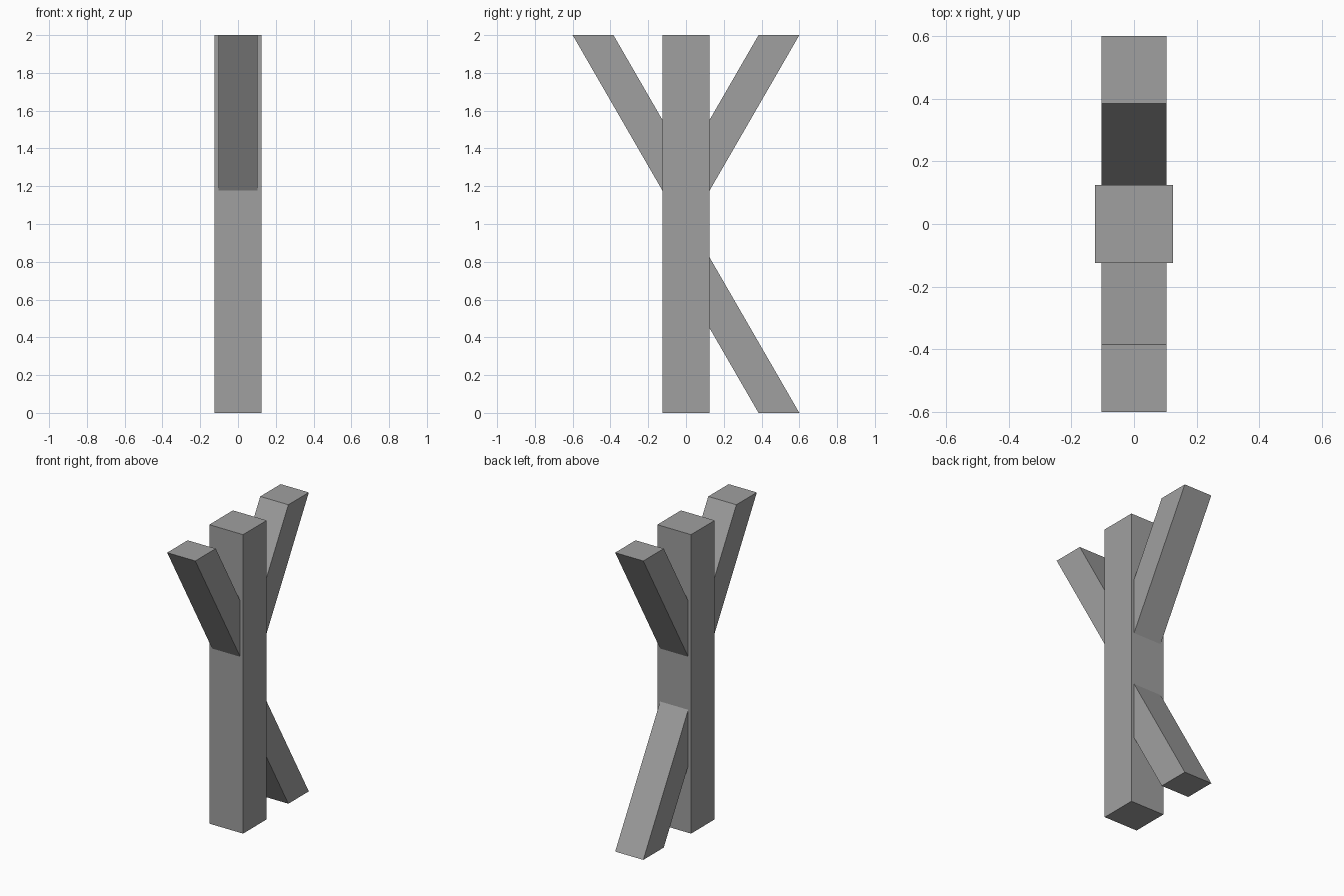
import bpy
import bmesh
from math import tan, radians

# Remove the default cube
if "Cube" in bpy.data.objects:
    bpy.data.objects.remove(bpy.data.objects["Cube"], do_unlink=True)

HEIGHT = 2.0
POST_HALF = 0.125
BRACE_HALF = 0.104
REACH = 0.6          # outer tip of each brace
TIP = 0.216          # length of the level cut at the tip
SLOPE = tan(radians(60))
EMBED = 0.01         # how far a brace runs into the post

grey = bpy.data.materials.new("plain grey")
grey.use_nodes = True
colour = (0.35, 0.35, 0.35, 1)
grey.diffuse_color = colour
grey.node_tree.nodes["Principled BSDF"].inputs["Base Color"].default_value = colour


def extrude_profile(name, profile, half_width):
    """Extrude a (y, z) outline symmetrically along x."""
    bm = bmesh.new()
    face = bm.faces.new([bm.verts.new((-half_width, y, z)) for y, z in profile])
    result = bmesh.ops.extrude_face_region(bm, geom=[face])
    verts = [v for v in result["geom"] if isinstance(v, bmesh.types.BMVert)]
    bmesh.ops.translate(bm, vec=(2 * half_width, 0, 0), verts=verts)
    bmesh.ops.recalc_face_normals(bm, faces=bm.faces)
    mesh = bpy.data.meshes.new(name)
    bm.to_mesh(mesh)
    bm.free()
    mesh.materials.append(grey)
    obj = bpy.data.objects.new(name, mesh)
    bpy.context.collection.objects.link(obj)
    return obj


def brace(name, side, upward):
    """Slanted beam from the post out to a level-cut tip."""
    root = POST_HALF - EMBED
    drop = (REACH - root) * SLOPE
    outline = [(REACH, 0), (REACH - TIP, 0),
               (root, drop - TIP * SLOPE), (root, drop)]
    profile = [(side * y, HEIGHT - d if upward else d) for y, d in outline]
    return extrude_profile(name, profile, BRACE_HALF)


# Upright post
extrude_profile("post", [(-POST_HALF, 0), (POST_HALF, 0),
                         (POST_HALF, HEIGHT), (-POST_HALF, HEIGHT)], POST_HALF)

# Diagonal braces
brace("front_upper_brace", -1, True)
brace("back_upper_brace", 1, True)
brace("back_lower_brace", 1, False)
